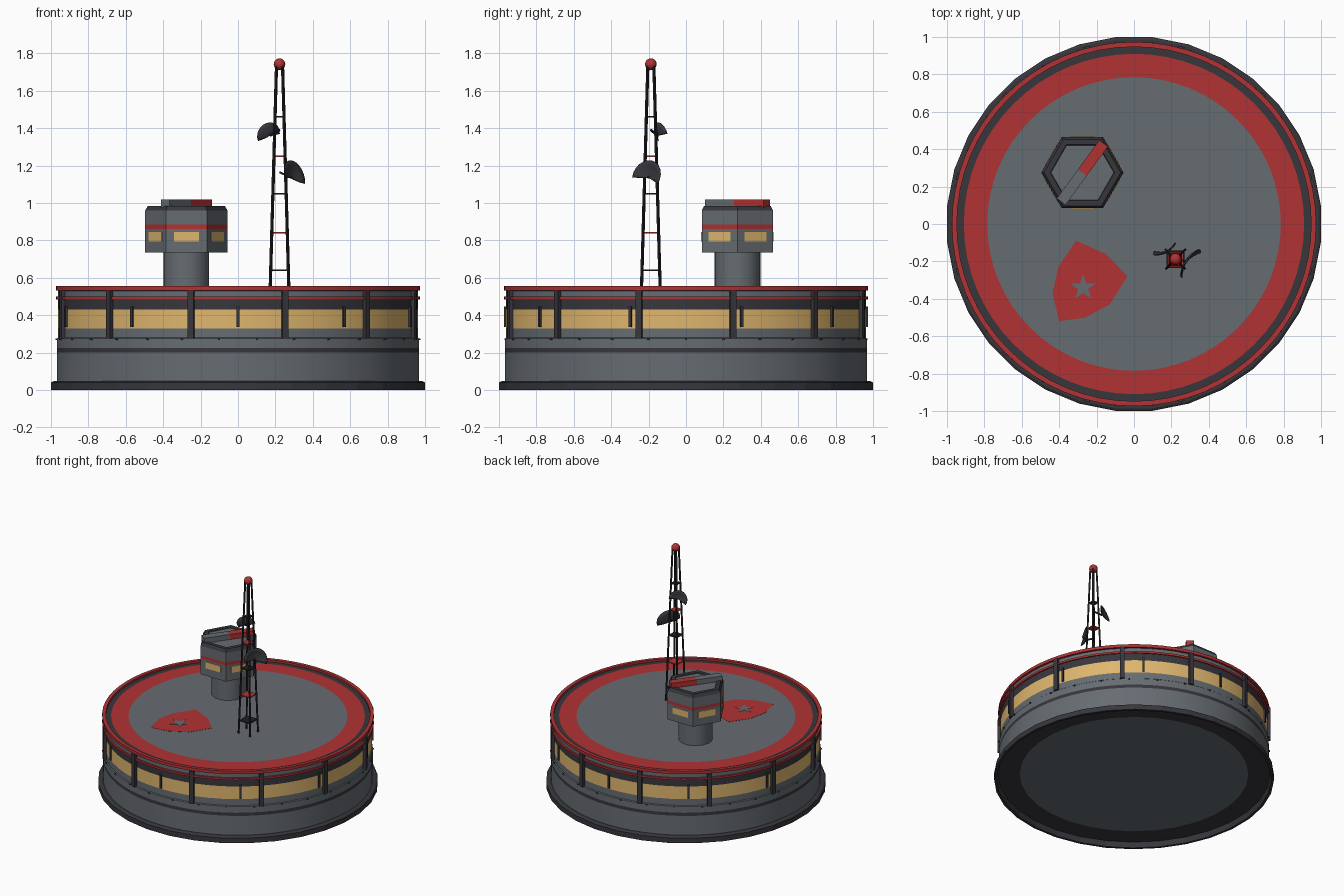
import bpy, bmesh
from math import pi, sin, cos, radians
from mathutils import Vector, Matrix

if "Cube" in bpy.data.objects:
    bpy.data.objects.remove(bpy.data.objects["Cube"], do_unlink=True)


def material(name, rgb):
    m = bpy.data.materials.new(name)
    m.use_nodes = True
    colour = [(c / 255) ** 2.2 for c in rgb] + [1]
    m.diffuse_color = colour
    m.node_tree.nodes["Principled BSDF"].inputs["Base Color"].default_value = colour
    return m


grey = material("steel grey", (102, 108, 113))
dark = material("dark trim", (58, 57, 63))
red = material("warning red", (175, 53, 55))
yellow = material("window amber", (222, 181, 110))
black = material("mast black", (36, 36, 39))


def finish(name, bm, mats, smooth=False):
    bmesh.ops.remove_doubles(bm, verts=bm.verts, dist=1e-5)
    bmesh.ops.recalc_face_normals(bm, faces=bm.faces)
    me = bpy.data.meshes.new(name)
    bm.to_mesh(me)
    bm.free()
    ob = bpy.data.objects.new(name, me)
    bpy.context.collection.objects.link(ob)
    for m in mats:
        me.materials.append(m)
    if smooth:
        bpy.ops.object.select_all(action="DESELECT")
        ob.select_set(True)
        bpy.context.view_layer.objects.active = ob
        bpy.ops.object.shade_smooth_by_angle(angle=radians(30))
    return ob


def lathe(name, profile, sides, centre=(0, 0), turn=0.0, smooth=True):
    """Revolve (radius, height, material of the strip that follows)."""
    mats = []
    bm = bmesh.new()
    rings = []
    for r, z, _ in profile:
        rings.append([bm.verts.new((centre[0] + r * cos(turn + 2 * pi * i / sides),
                                    centre[1] + r * sin(turn + 2 * pi * i / sides), z))
                      for i in range(sides)])
    for k in range(len(rings) - 1):
        m = profile[k][2]
        if m not in mats:
            mats.append(m)
        a, b = rings[k], rings[k + 1]
        for i in range(sides):
            j = (i + 1) % sides
            bm.faces.new((a[i], a[j], b[j], b[i])).material_index = mats.index(m)
    return finish(name, bm, mats, smooth)


def block(name, place, size, mat):
    bm = bmesh.new()
    bmesh.ops.create_cube(bm, size=1, matrix=place @ Matrix.Diagonal((*size, 1)))
    return finish(name, bm, [mat])


def around(angle, radius, z, centre=(0, 0)):
    """Frame with local x pointing outwards."""
    return (Matrix.Translation((*centre, z)) @ Matrix.Rotation(angle, 4, "Z")
            @ Matrix.Translation((radius, 0, 0)))


def beam(name, a, b, thick, mat):
    a, b = Vector(a), Vector(b)
    rot = (b - a).to_track_quat("Z", "Y").to_matrix().to_4x4()
    return block(name, Matrix.Translation((a + b) / 2) @ rot, (thick, thick, (b - a).length), mat)


def plate(name, points, z, thick, mat):
    bm = bmesh.new()
    face = bm.faces.new([bm.verts.new((x, y, z)) for x, y in points])
    top = bmesh.ops.extrude_face_region(bm, geom=[face])["geom"]
    bmesh.ops.translate(bm, vec=(0, 0, thick),
                        verts=[v for v in top if isinstance(v, bmesh.types.BMVert)])
    return finish(name, bm, [mat])


# Foot skirt around a raised floor
FLOOR = 0.042
lathe("foot_skirt", [(0, FLOOR, grey), (0.82, FLOOR, dark), (0.975, FLOOR, dark),
                     (0.985, 0, dark), (1.004, 0, dark), (1.004, 0.04, dark),
                     (0.99, 0.048, dark), (0.95, 0.048, dark)],
      32, turn=pi / 32, smooth=False)

# Drum wall, window band and painted deck
DECK = 0.54
lathe("drum", [(0.968, 0.045, grey), (0.968, 0.2, dark), (0.968, 0.225, grey),
               (0.968, 0.275, grey), (0.962, 0.28, grey), (0.962, 0.33, yellow),
               (0.962, 0.43, dark), (0.962, 0.482, grey), (0.962, 0.53, dark),
               (0.95, DECK, dark), (0.91, DECK, red), (0.785, DECK, grey),
               (0, DECK, grey)], 64)

# Handrails
for name, lo, hi in (("upper_rail", 0.533, 0.556), ("lower_rail", 0.485, 0.5)):
    lathe(name, [(0.947, lo, red), (0.974, lo, red), (0.974, hi, red),
                 (0.947, hi, red), (0.947, lo, red)], 64)

# Rail posts, window mullions and wall bolts
for i in range(12):
    block("rail_post", around(radians(15 + 30 * i), 0.97, 0.404), (0.025, 0.033, 0.258), dark)
for i in range(10):
    block("window_mullion", around(radians(36 * i - 90), 0.965, 0.392), (0.014, 0.015, 0.11), dark)
for i in range(30):
    block("wall_bolt", around(radians(12 * i), 0.969, 0.272), (0.014, 0.012, 0.008), dark)

# Deck marking: shield plate with a star
shield = [(-0.31, -0.09), (-0.15, -0.16), (-0.035, -0.28), (-0.13, -0.43),
          (-0.26, -0.5), (-0.4, -0.52), (-0.435, -0.37), (-0.405, -0.23)]
plate("deck_marking", shield, DECK, 0.0015, red)
star = []
for i in range(10):
    r = 0.028 if i % 2 else 0.074
    star.append((-0.272 + r * sin(i * pi / 5), -0.34 + r * cos(i * pi / 5)))
plate("deck_star", star, DECK, 0.003, grey)

# Control tower: column, six-sided cabin, roof
TOWER = (-0.276, 0.275)
lathe("tower_column", [(0.122, DECK, grey), (0.122, 0.74, grey)], 32, TOWER)
lathe("tower_cabin", [(0, 0.735, grey), (0.22, 0.735, grey), (0.22, 0.86, red),
                      (0.22, 0.885, grey), (0.22, 0.96, dark), (0.205, 0.985, dark),
                      (0.172, 0.985, dark), (0.168, 0.978, grey), (0, 0.978, grey)],
      6, TOWER, smooth=False)
for i in range(6):
    block("cabin_window", around(radians(30 + 60 * i), 0.1905, 0.82, TOWER),
          (0.006, 0.135, 0.05), yellow)

# Roof scanner bar, half grey and half red
bar = Matrix.Translation((*TOWER, 0)) @ Matrix.Rotation(radians(54), 4, "Z")
for name, side, mat in (("scanner_bar_grey", -1, grey), ("scanner_bar_red", 1, red)):
    block(name, bar @ Matrix.Translation((side * 0.0965, 0, 0.997)), (0.193, 0.058, 0.042), mat)

# Lattice mast with solid cross plates
MAST = Vector((0.222, -0.188, 0))
CORNERS = [(1, 1), (-1, 1), (-1, -1), (1, -1)]


def mast_point(corner, z):
    s = 0.05 + (0.016 - 0.05) * (z - DECK) / (1.74 - DECK)
    return MAST + Vector((corner[0] * s, corner[1] * s, z))


for c in CORNERS:
    beam("mast_leg", mast_point(c, DECK), mast_point(c, 1.74), 0.012, black)
for k, z in enumerate((0.64, 0.84, 1.05, 1.25, 1.46)):
    plate("mast_plate", [mast_point(c, z).xy for c in CORNERS], z - 0.004, 0.008,
          red if k % 2 else black)
bm = bmesh.new()
bmesh.ops.create_uvsphere(bm, u_segments=16, v_segments=10, radius=0.031,
                          matrix=Matrix.Translation(MAST + Vector((0, 0, 1.742))))
finish("mast_beacon", bm, [red], True)


# Fan-shaped dishes, hollow along their facing direction
def dish(name, centre, facing, roll, radius):
    bm = bmesh.new()
    rows = []
    for k in range(5):
        t = k / 4
        row = []
        for i in range(13):
            a = radians(-15 + 210 * i / 12)
            row.append(bm.verts.new((radius * t * cos(a), radius * t * sin(a),
                                     0.3 * radius * t * t)))
        rows.append(row)
    for a, b in zip(rows, rows[1:]):
        for i in range(12):
            bm.faces.new((a[i], a[i + 1], b[i + 1], b[i]))
    n = Vector(facing).normalized()
    across = Vector((0, 0, 1)).cross(n).normalized()
    up = n.cross(across)
    rot = Matrix((across, up, n)).transposed().to_4x4()
    bm.transform(Matrix.Translation(centre) @ rot @ Matrix.Rotation(radians(roll), 4, "Z"))
    ob = finish(name, bm, [dark], True)
    ob.modifiers.new("thickness", "SOLIDIFY").thickness = 0.006
    beam(name + "_arm", centre, (MAST.x, MAST.y, centre[2] + 0.03), 0.01, black)


dish("upper_dish", (0.172, -0.15, 1.36), (-0.45, 0.85, 0.3), -18, 0.068)
dish("lower_dish", (0.285, -0.2, 1.135), (0.82, -0.55, 0.3), -12, 0.088)
